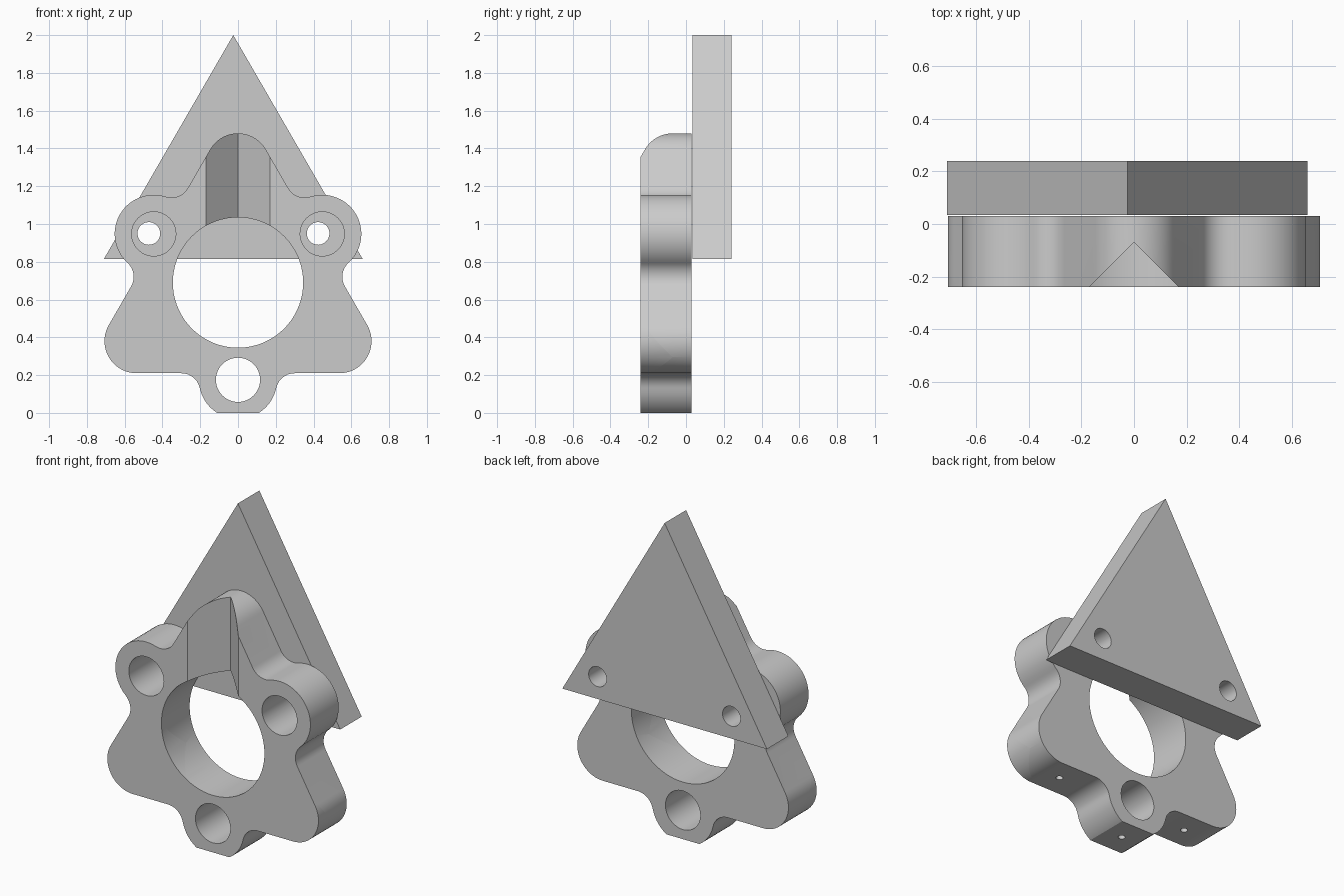
import bpy, bmesh
from math import sin, cos, pi, sqrt, atan2, radians
from mathutils import Matrix, Vector

if "Cube" in bpy.data.objects:
    bpy.data.objects.remove(bpy.data.objects["Cube"])

CZ = 0.69                      # height of the bracket's centre
FRONT, BACK = -0.24, 0.03      # bracket thickness


def arc(cx, cz, r, a0, a1, n):
    return [(cx + r * cos(a0 + (a1 - a0) * i / n),
             cz + r * sin(a0 + (a1 - a0) * i / n)) for i in range(n + 1)]


def circle(cx, cz, r, n=48):
    return arc(cx, cz, r, 0, 2 * pi, n)[:-1]


def prism(name, pts, y0, y1, matrix=None, floor=False):
    """Extrude an x/z outline along y, optionally trimmed flat at z = 0."""
    bm = bmesh.new()
    bm.faces.new([bm.verts.new((x, y0, z)) for x, z in pts])
    if floor:
        bmesh.ops.bisect_plane(bm, geom=bm.verts[:] + bm.edges[:] + bm.faces[:],
                               plane_co=(0, 0, 0), plane_no=(0, 0, -1), clear_outer=True)
    out = bmesh.ops.extrude_face_region(bm, geom=bm.faces[:])
    verts = [g for g in out["geom"] if isinstance(g, bmesh.types.BMVert)]
    bmesh.ops.translate(bm, verts=verts, vec=(0, y1 - y0, 0))
    if matrix:
        bm.transform(matrix)
    bmesh.ops.recalc_face_normals(bm, faces=bm.faces[:])
    me = bpy.data.meshes.new(name)
    bm.to_mesh(me)
    bm.free()
    ob = bpy.data.objects.new(name, me)
    bpy.context.collection.objects.link(ob)
    return ob


def cut(target, cutter):
    cutter.hide_render = True
    mod = target.modifiers.new("cut", 'BOOLEAN')
    mod.operation, mod.solver, mod.object = 'DIFFERENCE', 'EXACT', cutter
    bpy.context.view_layer.objects.active = target
    bpy.ops.object.modifier_apply(modifier=mod.name)
    bpy.data.objects.remove(cutter)


def smooth(ob):
    bpy.ops.object.select_all(action='DESELECT')
    ob.select_set(True)
    bpy.context.view_layer.objects.active = ob
    bpy.ops.object.shade_smooth_by_angle(angle=radians(25))


# bracket outline: one third (bolt lobe, two fillets, arm tip) repeated by rotation
BOLT, LOBE_R, ARM, ARM_R, FIL = 0.515, 0.207, 0.62, 0.17, 0.10
flat = ARM / 2 + ARM_R
fz = -(flat + FIL)
fx = sqrt((LOBE_R + FIL) ** 2 - (fz + BOLT) ** 2)
a = atan2(-BOLT - fz, fx)
third = arc(-fx, fz, FIL, pi / 2, a, 10)
third += arc(0, -BOLT, LOBE_R, pi + a, 2 * pi - a, 24)[1:]
third += arc(fx, fz, FIL, pi - a, pi / 2, 10)[1:]
third += arc(ARM * cos(pi / 6), -ARM / 2, ARM_R, -pi / 2, pi / 6, 20)
outline = []
for k in range(3):
    t = k * 2 * pi / 3
    outline += [(x * cos(t) - z * sin(t), CZ + x * sin(t) + z * cos(t)) for x, z in third]
bracket = prism("lobed_bracket", outline, FRONT, BACK, floor=True)

# central bore, bolt holes and V grooves
cut(bracket, prism("bore_cutter", circle(0, CZ, 0.345, 72), -0.4, 0.2))
for k in range(3):
    t = -pi / 2 + k * 2 * pi / 3
    cut(bracket, prism("bolt_cutter", circle(BOLT * cos(t), CZ + BOLT * sin(t), 0.117), -0.4, 0.2))
    # a V section drawn in x/z, turned to run radially along z, apex at y = -0.07
    turn = (Matrix.Translation((0, 0, CZ)) @ Matrix.Rotation(k * 2 * pi / 3, 4, 'Y')
            @ Matrix(((1, 0, 0, 0), (0, 0, 1, 0), (0, 1, 0, 0), (0, 0, 0, 1))))
    cut(bracket, prism("groove_cutter", [(0, -0.07), (-0.23, -0.30), (0.23, -0.30)],
                       0.25, 1.0, turn))

# small blind holes in the downward flats
for x, z, depth in ((-0.446, 0.21, 0.08), (0, 0, 0.04), (0.446, 0.21, 0.08)):
    up = Matrix.Translation((x, -0.105, z)) @ Matrix.Rotation(pi / 2, 4, 'X')
    cut(bracket, prism("pin_cutter", circle(0, 0, 0.02, 16), -0.05, depth, up))
smooth(bracket)

# triangular back plate with two screw holes
plate = prism("triangle_plate", [(-0.71, 0.815), (0.66, 0.815), (-0.025, 2.0)], 0.035, 0.24)
for x in (-0.472, 0.424):
    cut(plate, prism("screw_cutter", circle(x, 0.95, 0.06, 32), -0.1, 0.4))
smooth(plate)
